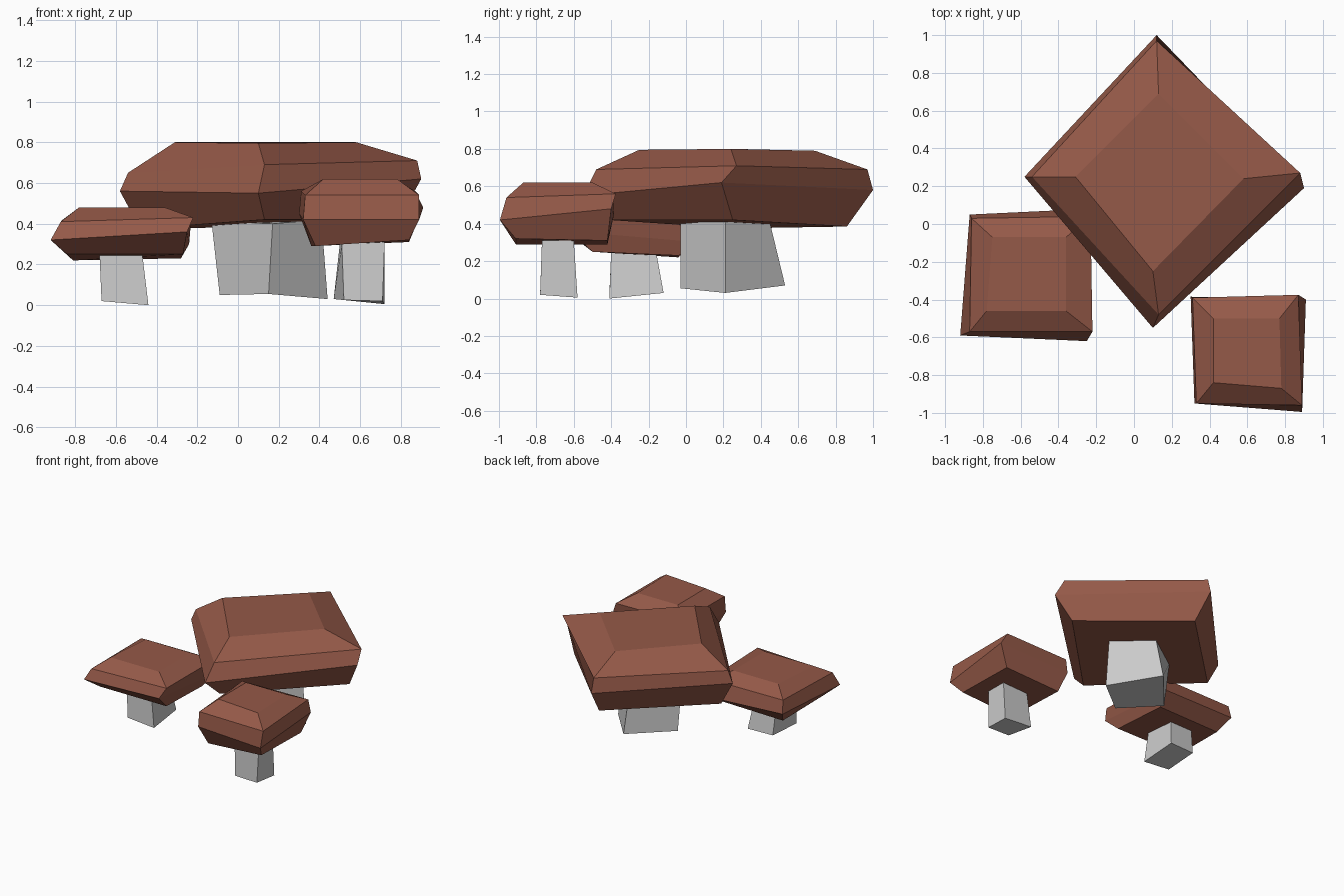
import bpy

brown = bpy.data.materials.new("cap_brown")
brown.diffuse_color = (0.30, 0.10, 0.065, 1)


def loft(name, rings, mat=None):
    """Closed solid from stacked four-corner rings, bottom to top."""
    verts = [v for r in rings for v in r]
    faces = [(3, 2, 1, 0)]
    for k in range(len(rings) - 1):
        for i in range(4):
            j = (i + 1) % 4
            faces.append((4*k + i, 4*k + j, 4*k + 4 + j, 4*k + 4 + i))
    n = len(verts)
    faces.append((n - 4, n - 3, n - 2, n - 1))
    me = bpy.data.meshes.new(name)
    me.from_pydata(verts, [], faces)
    ob = bpy.data.objects.new(name, me)
    bpy.context.collection.objects.link(ob)
    if mat:
        me.materials.append(mat)
    return ob


# Large mushroom, turned as a diamond: left, front, right, back corners
loft("large_cap", [
    [(-.48, .25, .375), (.13, -.41, .42), (.79, .25, .42), (.15, .86, .385)],
    [(-.58, .25, .56), (.10, -.55, .55), (.90, .19, .62), (.12, 1.0, .58)],
    [(-.54, .25, .65), (.13, -.48, .69), (.88, .27, .71), (.12, .97, .69)],
    [(-.31, .25, .80), (.10, -.25, .795), (.58, .24, .80), (.13, .69, .79)]], brown)
loft("large_stem", [
    [(-.09, .23, .05), (.15, -.03, .055), (.44, .21, .03), (.17, .53, .07)],
    [(-.13, .24, .41), (.17, -.03, .40), (.41, .21, .42), (.17, .45, .40)]])

# Left mushroom: front left, front right, back right, back left corners
loft("left_cap", [
    [(-.84, -.50, .25), (-.27, -.50, .25), (-.28, -.04, .23), (-.81, -.04, .22)],
    [(-.92, -.59, .32), (-.25, -.62, .36), (-.24, .08, .30), (-.87, .05, .32)],
    [(-.87, -.57, .41), (-.22, -.57, .43), (-.23, .04, .42), (-.86, .03, .42)],
    [(-.78, -.46, .48), (-.36, -.46, .48), (-.36, -.07, .48), (-.75, -.07, .48)]], brown)
loft("left_stem", [
    [(-.67, -.41, .02), (-.44, -.41, .0), (-.45, -.12, .03), (-.66, -.13, .03)],
    [(-.68, -.40, .25), (-.47, -.40, .25), (-.48, -.16, .25), (-.67, -.16, .25)]])

# Right mushroom, same corner order
loft("right_cap", [
    [(.38, -.91, .29), (.84, -.91, .32), (.84, -.42, .31), (.36, -.42, .29)],
    [(.32, -.95, .42), (.89, -.995, .42), (.91, -.40, .48), (.30, -.385, .45)],
    [(.33, -.95, .54), (.89, -.96, .54), (.87, -.375, .56), (.31, -.39, .56)],
    [(.42, -.84, .62), (.78, -.87, .62), (.77, -.50, .62), (.42, -.50, .62)]], brown)
loft("right_stem", [
    [(.52, -.78, .025), (.71, -.78, .02), (.72, -.58, .005), (.47, -.59, .03)],
    [(.51, -.77, .30), (.72, -.77, .31), (.72, -.60, .31), (.50, -.60, .30)]])
